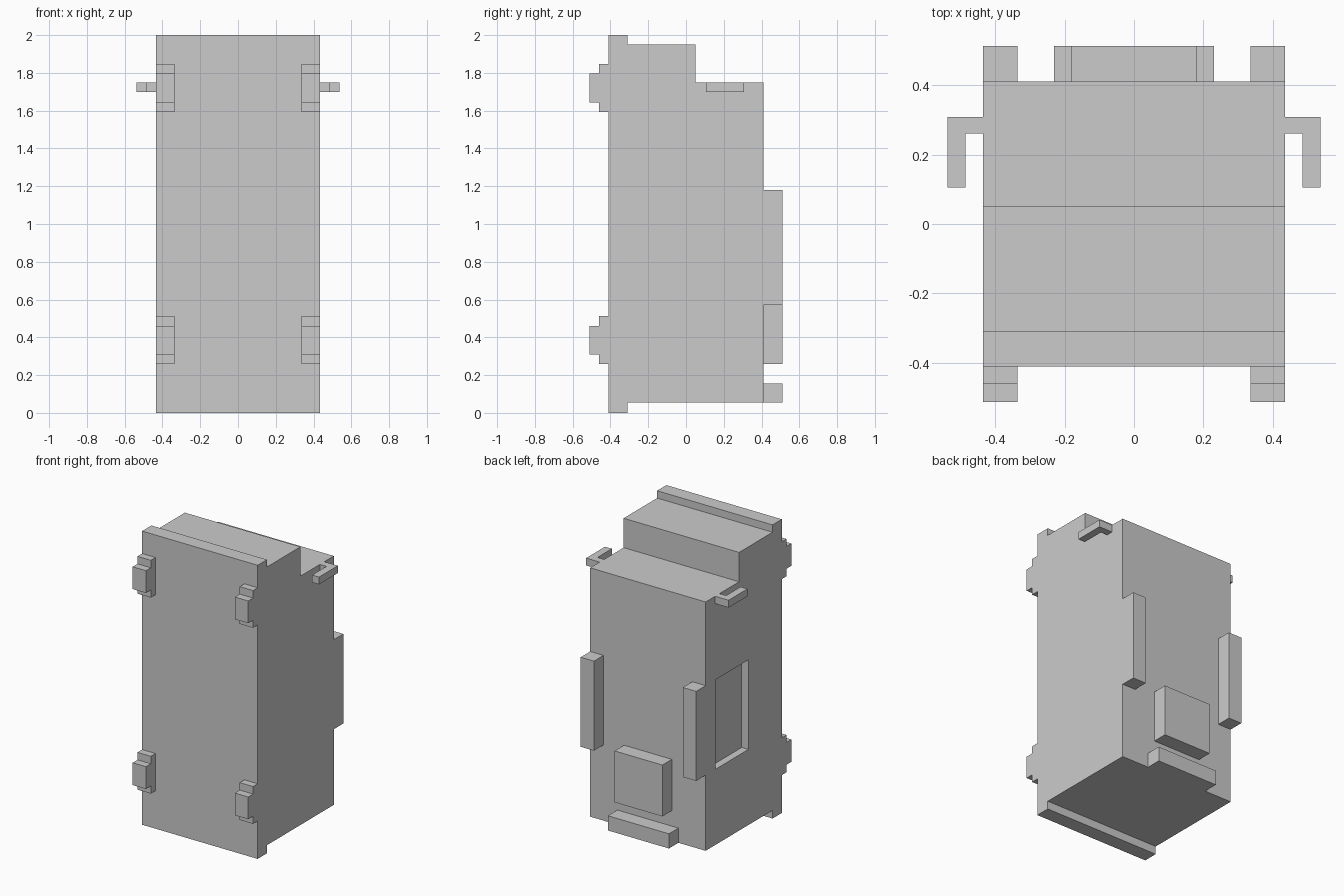
import bpy, bmesh
from mathutils import Vector

if "Cube" in bpy.data.objects:
    bpy.data.objects.remove(bpy.data.objects["Cube"])

HALF_W = 0.435


def prism(name, profile, axis, lo, hi):
    """Extrude a closed 2D profile along x (profile is y,z) or z (profile is x,y)."""
    bm = bmesh.new()
    place = (lambda p: (lo, p[0], p[1])) if axis == 'x' else (lambda p: (p[0], p[1], lo))
    step = Vector((hi - lo, 0, 0)) if axis == 'x' else Vector((0, 0, hi - lo))
    face = bm.faces.new([bm.verts.new(place(p)) for p in profile])
    new = bmesh.ops.extrude_face_region(bm, geom=[face])['geom']
    bmesh.ops.translate(bm, vec=step, verts=[v for v in new if isinstance(v, bmesh.types.BMVert)])
    bmesh.ops.recalc_face_normals(bm, faces=bm.faces)
    mesh = bpy.data.meshes.new(name)
    bm.to_mesh(mesh)
    bm.free()
    obj = bpy.data.objects.new(name, mesh)
    bpy.context.collection.objects.link(obj)
    return obj


def box(name, x0, x1, y0, y1, z0, z1):
    return prism(name, [(y0, z0), (y1, z0), (y1, z1), (y0, z1)], 'x', x0, x1)


def mirror_x(obj):
    obj.modifiers.new("mirror", 'MIRROR').use_axis[0] = True


# Stepped housing with the taller front plate
body = prism("housing", [(-0.41, 0), (-0.31, 0), (-0.31, 0.055), (0.41, 0.055), (0.41, 1.75),
                         (0.05, 1.75), (0.05, 1.95), (-0.31, 1.95), (-0.31, 2), (-0.41, 2)],
             'x', -HALF_W, HALF_W)

# Recessed window in the left side only
cutter = box("window_cutter", -0.6, -HALF_W + 0.05, -0.05, 0.305, 0.57, 1.18)
cutter.hide_render = True
cutter.hide_set(True)
cut = body.modifiers.new("window", 'BOOLEAN')
cut.operation, cut.object, cut.solver = 'DIFFERENCE', cutter, 'EXACT'

# Stepped front lugs, an upper and a lower pair
for label, z in (("lower", 0.385), ("upper", 1.72)):
    mirror_x(prism(label + "_lug", [(-0.41, z - 0.127), (-0.41, z + 0.127), (-0.46, z + 0.127),
                                    (-0.46, z + 0.076), (-0.512, z + 0.076), (-0.512, z - 0.076),
                                    (-0.46, z - 0.076), (-0.46, z - 0.127)],
                   'x', 0.335, HALF_W))

# L-shaped side hooks
mirror_x(prism("side_hook", [(HALF_W, 0.26), (0.485, 0.26), (0.485, 0.105), (0.537, 0.105),
                             (0.537, 0.308), (HALF_W, 0.308)], 'z', 1.70, 1.75))

# Vertical rails on the back corners
mirror_x(box("back_rail", 0.335, HALF_W, 0.41, 0.512, 0.57, 1.18))

# Raised back panel and bottom ledge
box("back_panel", -0.18, 0.18, 0.41, 0.512, 0.26, 0.61)
box("back_ledge", -0.23, 0.23, 0.41, 0.512, 0.055, 0.155)
